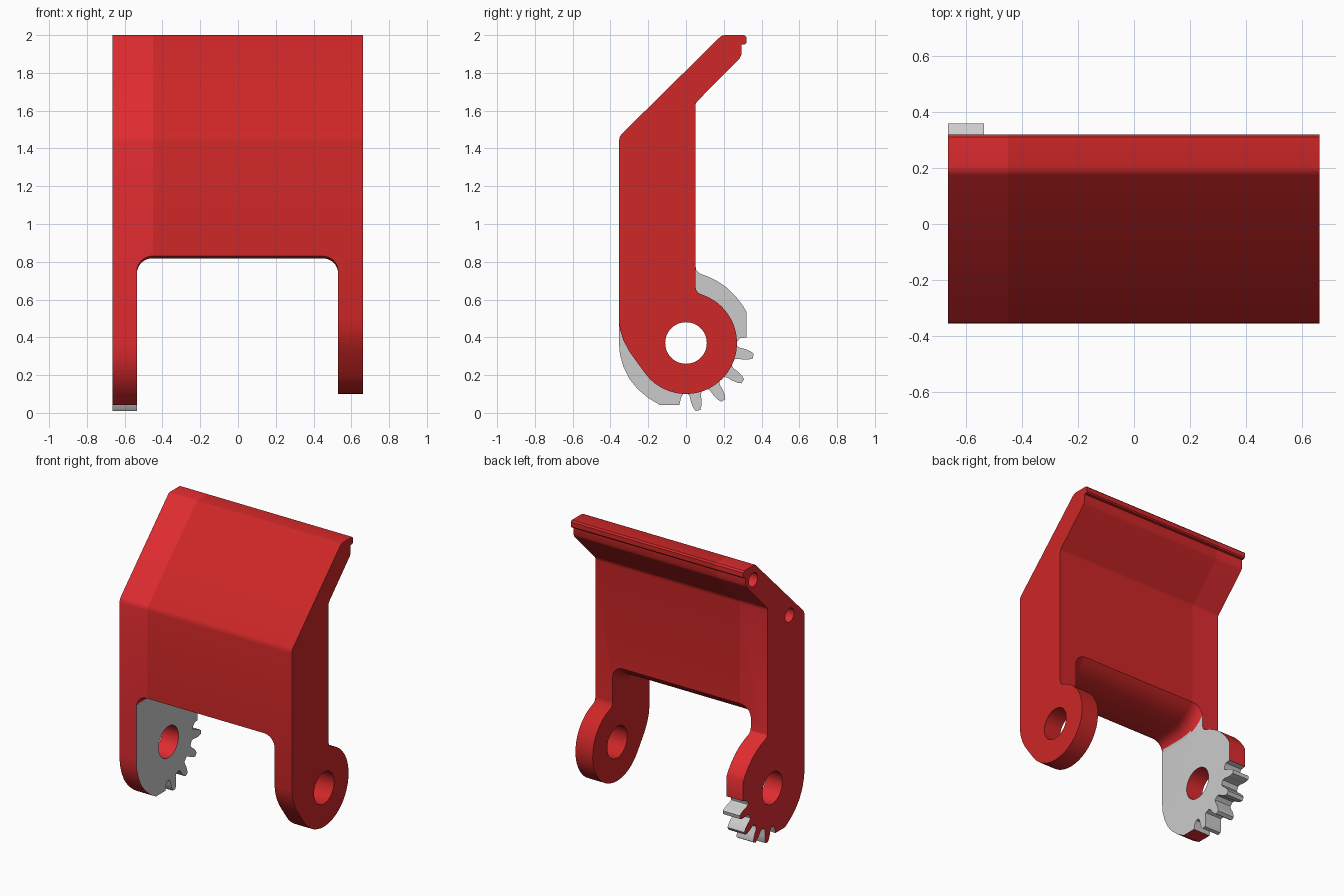
import bpy, bmesh
from math import sin, cos, pi, radians, atan2, degrees, hypot

if "Cube" in bpy.data.objects:
    bpy.data.objects.remove(bpy.data.objects["Cube"])

PZ = 0.37  # pivot height (pivot at y = 0)

def material(name, rgb):
    m = bpy.data.materials.new(name)
    m.diffuse_color = (*rgb, 1)
    m.use_nodes = True
    m.node_tree.nodes["Principled BSDF"].inputs["Base Color"].default_value = m.diffuse_color
    return m

RED = material("red", (0.62, 0.02, 0.02))
BRIGHT = material("bright_red", (0.75, 0.025, 0.03))
GREY = material("grey", (0.8, 0.8, 0.8))

def loft(name, rings):
    """Closed solid through rings of equal point count."""
    bm = bmesh.new()
    vs = [[bm.verts.new(p) for p in r] for r in rings]
    n = len(vs[0])
    for a, b in zip(vs, vs[1:]):
        for i in range(n):
            bm.faces.new((a[i], a[(i + 1) % n], b[(i + 1) % n], b[i]))
    bm.faces.new(vs[0])
    bm.faces.new(vs[-1])
    bmesh.ops.recalc_face_normals(bm, faces=bm.faces)
    me = bpy.data.meshes.new(name)
    bm.to_mesh(me)
    bm.free()
    ob = bpy.data.objects.new(name, me)
    bpy.context.collection.objects.link(ob)
    return ob

def prism(name, profile, x0, x1):
    return loft(name, [[(x, y, z) for y, z in profile] for x in (x0, x1)])

def polar(r, deg):
    a = radians(deg)
    return (r * cos(a), PZ + r * sin(a))

def rod(name, y, z, r, x0, x1):
    pts = [(y + r * cos(i * pi / 24), z + r * sin(i * pi / 24)) for i in range(48)]
    return prism(name, pts, x0, x1)

# Shared upper outline: front bend, sloped flap, lip, back bend
upper = [(-0.355, 1.44), (-0.351, 1.46), (-0.342, 1.475), (0.175, 1.985), (0.187, 1.996), (0.203, 2.0),
         (0.31, 2.0), (0.32, 1.99), (0.32, 1.958), (0.312, 1.95), (0.293, 1.95),
         (0.293, 1.895), (0.283, 1.875), (0.06, 1.65), (0.052, 1.638), (0.05, 1.62)]

# Plain lug outline
plain = upper + [(0.05, 0.67), (0.054, 0.65), (0.066, 0.634)]
plain += [polar(0.27, a) for a in range(70, -141, -6)]
plain += [(-0.25, 0.255), (-0.30, 0.325), (-0.332, 0.385), (-0.349, 0.44), (-0.355, 0.49)]

# Geared lug outline: stop block, four teeth, second stop
gear = upper + [(0.05, 0.78), (0.054, 0.757), (0.07, 0.739), (0.12, 0.72), (0.17, 0.695), (0.22, 0.66),
                (0.265, 0.615), (0.30, 0.57), (0.32, 0.535), (0.32, 0.40), (0.285, 0.395), (0.27, 0.375)]
for t in (-11, -34, -57, -80):
    for r, d in ((0.268, 8), (0.285, 6), (0.315, 5.2), (0.345, 3.6), (0.363, 2)):
        gear.append(polar(r, t + d))
    for r, d in ((0.363, 2), (0.345, 3.6), (0.315, 5.2), (0.285, 6), (0.268, 8)):
        gear.append(polar(r, t - d))
gear += [(-0.015, 0.10), (-0.027, 0.08), (-0.035, 0.043), (-0.14, 0.043), (-0.20, 0.079), (-0.255, 0.125),
         (-0.30, 0.18), (-0.332, 0.245), (-0.35, 0.31), (-0.355, 0.37)]

body = prism("hinge_body", plain, -0.45, 0.663)
gear_arm = prism("gear_arm", gear, -0.665, -0.45)

# Cutter for the opening between the arms, its roof curving up at the back
def arch(y, top, r=0.08):
    x0, x1 = -0.535, 0.53
    pts = [(x0, y, -0.5)]
    pts += [(x0 + r - r * cos(a), y, top - r + r * sin(a)) for a in [i * pi / 16 for i in range(9)]]
    pts += [(x1 - r + r * sin(a), y, top - r + r * cos(a)) for a in [i * pi / 16 for i in range(9)]]
    return pts + [(x1, y, -0.5)]

roof = [(-0.6, 0.835), (-0.355, 0.83), (-0.34, 0.822), (-0.32, 0.818), (-0.17, 0.818), (-0.11, 0.824),
        (-0.06, 0.838), (-0.015, 0.86), (0.025, 0.89), (0.05, 0.92), (0.6, 0.94)]
opening = loft("opening_cutter", [arch(y, z) for y, z in roof])
bore = rod("bore_cutter", 0, PZ, 0.11, -1, 1)
pins = [rod("pin_cutter", y, z, 0.048, -0.9, -0.5) for y, z in ((0.21, 1.90), (-0.19, 1.50))]

def cut(ob, cutters):
    bpy.context.view_layer.objects.active = ob
    for c in cutters:
        c.hide_render = True
        m = ob.modifiers.new("cut", 'BOOLEAN')
        m.operation = 'DIFFERENCE'
        m.solver = 'EXACT'
        m.object = c
        bpy.ops.object.modifier_apply(modifier=m.name)

cut(body, [opening, bore])
cut(gear_arm, [opening, bore] + pins)
for c in [opening, bore] + pins:
    bpy.data.objects.remove(c)

# Colours: grey inner lug face and tooth flanks on the gear arm
for ob, mats in ((body, [RED]), (gear_arm, [BRIGHT, GREY])):
    ob.data.materials.clear()
    for m in mats:
        ob.data.materials.append(m)
    for p in ob.data.polygons:
        p.material_index = 0
for p in gear_arm.data.polygons:
    x, y, z = p.center
    inner = p.normal.x > 0.95 and abs(x + 0.535) < 0.01
    ang = degrees(atan2(z - PZ, y))
    tooth = abs(p.normal.x) < 0.1 and hypot(y, z - PZ) > 0.2 and -98 < ang < 6 and z < 0.42
    if inner or tooth:
        p.material_index = 1

# Smooth shading with crisp edges
for ob in (body, gear_arm):
    bpy.ops.object.select_all(action='DESELECT')
    ob.select_set(True)
    bpy.context.view_layer.objects.active = ob
    bpy.ops.object.shade_smooth_by_angle(angle=radians(30))
